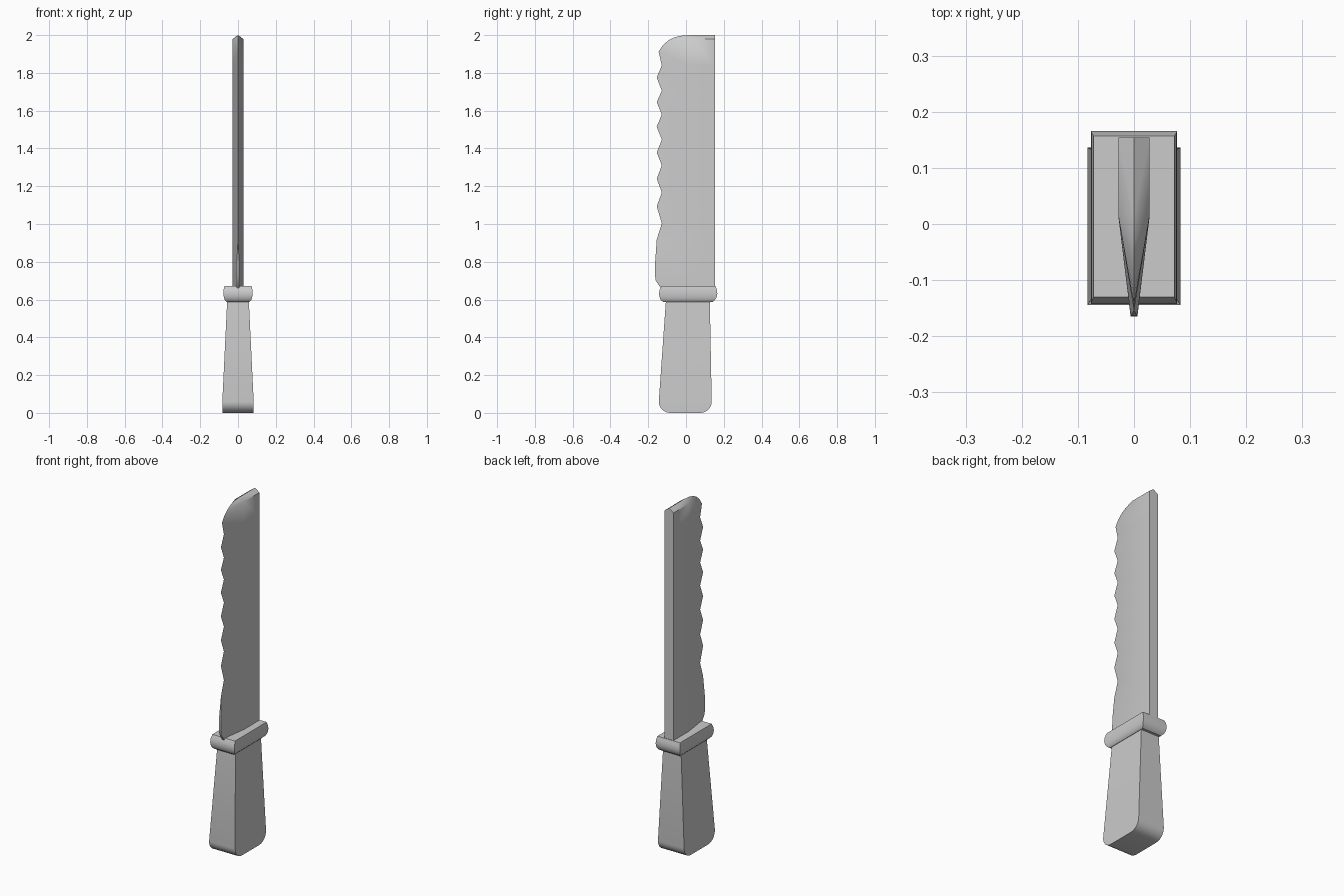
import bpy, bmesh, math

if "Cube" in bpy.data.objects:
    bpy.data.objects.remove(bpy.data.objects["Cube"])


def finish(name, bm):
    bmesh.ops.remove_doubles(bm, verts=bm.verts, dist=1e-5)
    bmesh.ops.recalc_face_normals(bm, faces=bm.faces)
    mesh = bpy.data.meshes.new(name)
    bm.to_mesh(mesh)
    bm.free()
    ob = bpy.data.objects.new(name, mesh)
    bpy.context.collection.objects.link(ob)
    bpy.ops.object.select_all(action='DESELECT')
    ob.select_set(True)
    bpy.context.view_layer.objects.active = ob
    bpy.ops.object.shade_smooth_by_angle(angle=math.radians(30))
    return ob


def loft_boxes(name, rows):
    """Stack rectangles (z, half x, y min, y max) into a closed solid."""
    bm = bmesh.new()
    rings = [[bm.verts.new(p) for p in
              ((-hx, y0, z), (hx, y0, z), (hx, y1, z), (-hx, y1, z))]
             for z, hx, y0, y1 in rows]
    for a, b in zip(rings, rings[1:]):
        for i in range(4):
            j = (i + 1) % 4
            bm.faces.new((a[i], a[j], b[j], b[i]))
    bm.faces.new(rings[0][::-1])
    bm.faces.new(rings[-1])
    return finish(name, bm)


# Handle: tapered grip, end rounded in the side profile only
R = 0.06
rows = []
for i in range(7):
    t = i * math.pi / 12
    inset = R * (1 - math.sin(t))
    rows.append((R * (1 - math.cos(t)), 0.083, -0.144 + inset, 0.136 - inset))
rows.append((0.60, 0.057, -0.106, 0.126))
loft_boxes("handle", rows)

# Guard: bulging rectangular collar
loft_boxes("guard", [
    (0.587, 0.060, -0.120, 0.140), (0.597, 0.070, -0.133, 0.153),
    (0.612, 0.075, -0.140, 0.162), (0.632, 0.077, -0.143, 0.166),
    (0.652, 0.076, -0.139, 0.163), (0.672, 0.072, -0.130, 0.157)])

# Blade: cutting rim (y, z) from the tip down to the heel
W, BEVEL, SPINE, SHOULDER, BASE = 0.028, 0.015, 0.154, 1.98, 0.64
rim = [(0.015, 2.0), (-0.03, 1.996), (-0.065, 1.987), (-0.095, 1.971),
       (-0.124, 1.945), (-0.145, 1.912)]
teeth = [1.84, 1.775, 1.706, 1.645, 1.58, 1.515, 1.447, 1.378,
         1.31, 1.24, 1.167, 1.093, 1.003]
rim += [(-0.155 if i % 2 else -0.128, z) for i, z in enumerate(teeth)]
rim += [(-0.155, 0.918), (-0.163, 0.80), (-0.165, 0.733),
        (-0.160, 0.70), (-0.143, 0.674), (-0.12, BASE)]

bm = bmesh.new()


def face(*pts):
    pts = [p for i, p in enumerate(pts) if p != pts[i - 1]]
    if len(pts) > 2:
        bm.faces.new([bm.verts.new(p) for p in pts])


def edge_w(z):
    return 0.006 if z < 0.85 else 0.0


for s in (-1, 1):
    levels = [SHOULDER if z > 1.9 else z for y, z in rim]
    for (p, q, bp, bq) in zip(rim, rim[1:], levels, levels[1:]):
        # ground bevel, flat cheek, and half of the cutting edge
        rp = (s * edge_w(p[1]), *p)
        rq = (s * edge_w(q[1]), *q)
        face(rp, rq, (s * W, BEVEL, bq), (s * W, BEVEL, bp))
        if bp != bq:
            face((s * W, BEVEL, bp), (s * W, BEVEL, bq),
                 (s * W, SPINE, bq), (s * W, SPINE, bp))
            face((s * W, SPINE, bp), (s * W, SPINE, bq),
                 (0, SPINE, bq), (0, SPINE, bp))
        face(rp, rq, (0, *q), (0, *p))
    # ridged top, its end and the hidden base
    face((0, *rim[0]), (s * W, BEVEL, SHOULDER),
         (s * W, SPINE, SHOULDER), (0, SPINE, 2.0))
    face((s * W, SPINE, SHOULDER), (0, SPINE, SHOULDER), (0, SPINE, 2.0))
    face((0, rim[-1][0], BASE), (s * 0.006, rim[-1][0], BASE),
         (s * W, BEVEL, BASE), (s * W, SPINE, BASE), (0, SPINE, BASE))
finish("blade", bm)
